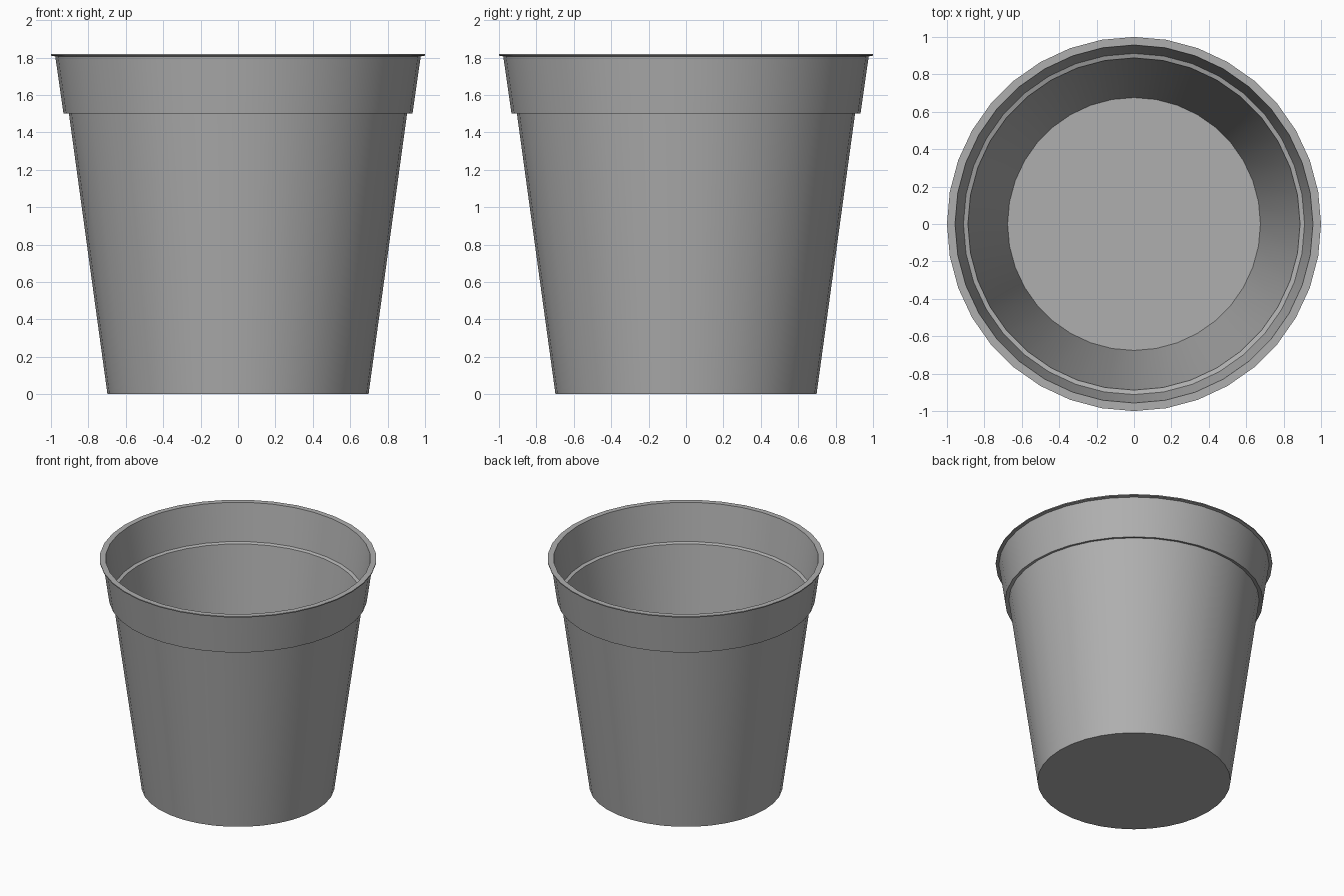
import bpy, bmesh
from math import cos, sin, tau, radians

if "Cube" in bpy.data.objects:
    bpy.data.objects.remove(bpy.data.objects["Cube"])

SIDES = 36

# Radius/height profile: outside base up to the lip, then down the inside to the floor
profile = [
    (0.698, 0.0), (0.905, 1.507), (0.933, 1.5), (0.977, 1.806),
    (1.0, 1.810), (1.0, 1.818),
    (0.957, 1.818), (0.912, 1.526), (0.888, 1.518), (0.676, 0.02),
]

# Plant pot: rings joined by walls, flat caps for the underside and the floor
bm = bmesh.new()
rings = [[bm.verts.new((r * cos(tau * i / SIDES), r * sin(tau * i / SIDES), z))
          for i in range(SIDES)] for r, z in profile]
for a, b in zip(rings, rings[1:]):
    for i in range(SIDES):
        j = (i + 1) % SIDES
        bm.faces.new((a[i], a[j], b[j], b[i]))
bm.faces.new(rings[0][::-1])
bm.faces.new(rings[-1])
bmesh.ops.recalc_face_normals(bm, faces=bm.faces)

mesh = bpy.data.meshes.new("plant_pot")
bm.to_mesh(mesh)
bm.free()
pot = bpy.data.objects.new("plant_pot", mesh)
bpy.context.collection.objects.link(pot)

# Dark grey plastic
plastic = bpy.data.materials.new("dark_plastic")
plastic.diffuse_color = (0.43, 0.43, 0.43, 1.0)
plastic.use_nodes = True
plastic.node_tree.nodes["Principled BSDF"].inputs["Base Color"].default_value = plastic.diffuse_color
mesh.materials.append(plastic)

# Smooth walls, crisp steps
bpy.context.view_layer.objects.active = pot
pot.select_set(True)
bpy.ops.object.shade_smooth_by_angle(angle=radians(30))
